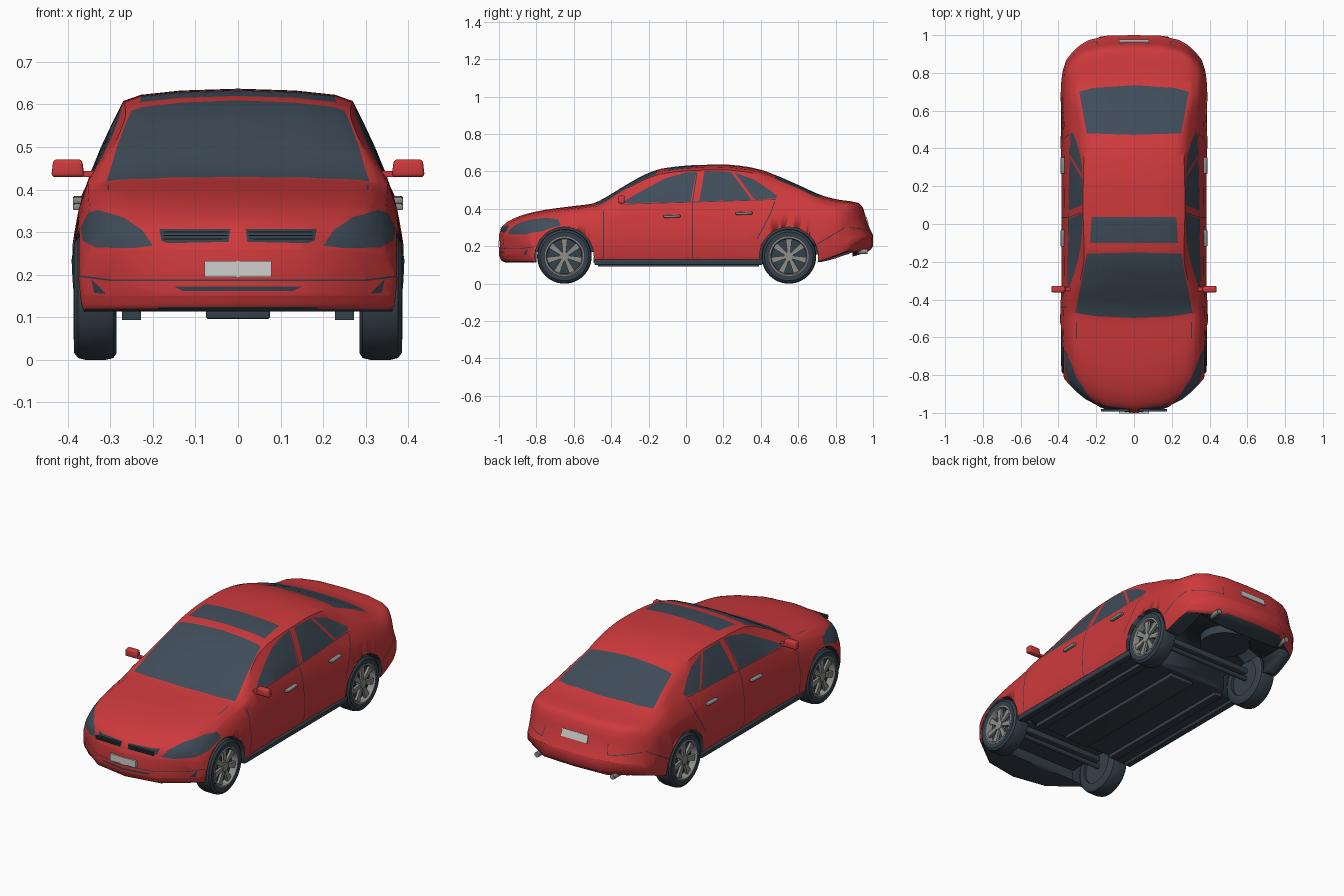
import bpy, bmesh, math
from mathutils import Vector, Matrix

if "Cube" in bpy.data.objects:
    bpy.data.objects.remove(bpy.data.objects["Cube"])

COLOURS = {"red_paint": (0.62, 0.042, 0.045), "dark_glass": (0.05, 0.073, 0.1),
           "black_rubber": (0.036, 0.052, 0.068), "grey_metal": (0.27, 0.27, 0.26),
           "pale_plate": (0.62, 0.62, 0.61)}
MATS = []
for n, c in COLOURS.items():
    m = bpy.data.materials.new(n)
    m.diffuse_color = (*c, 1)
    m.use_nodes = True
    m.node_tree.nodes["Principled BSDF"].inputs["Base Color"].default_value = m.diffuse_color
    MATS.append(m)
RED, GLASS, BLACK, METAL, PALE = range(5)


def make(name, bm, mat=None, angle=35):
    bmesh.ops.recalc_face_normals(bm, faces=bm.faces[:])
    if mat is not None:
        for f in bm.faces:
            f.material_index = mat
    me = bpy.data.meshes.new(name)
    bm.to_mesh(me)
    bm.free()
    for m in MATS:
        me.materials.append(m)
    me.shade_smooth()
    me.set_sharp_from_angle(angle=math.radians(angle))
    ob = bpy.data.objects.new(name, me)
    bpy.context.collection.objects.link(ob)
    return ob


def box(name, loc, size, mat, rot=0, bevel=0.0, taper=None):
    bm = bmesh.new()
    bmesh.ops.create_cube(bm, size=1)
    for v in bm.verts:
        if taper and v.co.z > 0:
            v.co.x *= taper
    bmesh.ops.transform(bm, verts=bm.verts[:], matrix=Matrix.Translation(loc)
                        @ Matrix.Rotation(rot, 4, 'X') @ Matrix.Diagonal((*size, 1)))
    if bevel:
        bmesh.ops.bevel(bm, geom=bm.edges[:], offset=bevel, segments=3, affect='EDGES', profile=0.5)
    return make(name, bm, mat)


def cyl(name, loc, r, depth, mat, axis='X', segs=40):
    bm = bmesh.new()
    rot = {'X': Matrix.Rotation(math.pi / 2, 4, 'Y'), 'Y': Matrix.Rotation(math.pi / 2, 4, 'X'), 'Z': Matrix()}[axis]
    bmesh.ops.create_cone(bm, cap_ends=True, segments=segs, radius1=r, radius2=r, depth=depth,
                          matrix=Matrix.Translation(loc) @ rot)
    return make(name, bm, mat)


def curve(keys, s):
    """Smooth monotone interpolation through (s, value) keys."""
    def slope(i):
        return (keys[i + 1][1] - keys[i][1]) / (keys[i + 1][0] - keys[i][0])

    def tangent(i):
        if i in (0, len(keys) - 1):
            return slope(min(i, len(keys) - 2))
        a, b = slope(i - 1), slope(i)
        return 0 if a * b <= 0 else 2 * a * b / (a + b)
    i = max(k for k in range(len(keys) - 1) if keys[k][0] <= s + 1e-9)
    h = keys[i + 1][0] - keys[i][0]
    t = (s - keys[i][0]) / h
    return ((2*t**3 - 3*t**2 + 1) * keys[i][1] + (t**3 - 2*t**2 + t) * h * tangent(i)
            + (3*t**2 - 2*t**3) * keys[i + 1][1] + (t**3 - t**2) * h * tangent(i + 1))


# Body profiles along the length: top line, roof edge, belt, waist, underside
TOP = [(-1, .26), (-.985, .302), (-.95, .333), (-.87, .368), (-.75, .395), (-.6, .415), (-.5, .428), (-.47, .44),
       (-.3, .54), (-.2, .592), (-.12, .617), (.05, .634), (.2, .637), (.3, .629), (.4, .609), (.48, .58),
       (.6, .528), (.73, .471), (.8, .452), (.92, .432), (.945, .408), (.965, .342), (.985, .29), (1, .26)]
DROP = [(-1, .008), (-.5, .012), (-.4, .02), (-.1, .028), (.4, .029), (.6, .022), (.75, .015), (1, .01)]
ROOF = [(-1, .3), (-.5, .322), (-.16, .264), (.1, .27), (.45, .264), (.72, .302), (.9, .3), (1, .28)]
BELT_Z = [(-1, .245), (-.985, .27), (-.95, .298), (-.87, .333), (-.75, .36), (-.5, .397), (-.42, .418), (-.3, .428),
          (.45, .452), (.6, .44), (.75, .42), (.9, .395), (.945, .365), (.965, .31), (.985, .268), (1, .24)]
BELT_X = [(-1, .345), (-.5, .352), (0, .346), (.5, .337), (.75, .345), (.9, .35), (1, .34)]
WAIST = [(-1, .37), (-.96, .38), (-.9, .388), (-.6, .391), (-.2, .383), (.2, .383), (.55, .391), (.85, .386),
         (.95, .378), (1, .36)]
UNDER = [(-1, .15), (-.985, .122), (-.96, .113), (.7, .113), (.95, .162), (.985, .18), (1, .2)]


def section(s):
    T, d, R, B, X, W, Z = (curve(k, s) for k in (TOP, DROP, ROOF, BELT_Z, BELT_X, WAIST, UNDER))
    H, e = B - Z, T - d
    pts = [(0, T), (.5*R, T - .15*d), (.85*R, T - .5*d), (R, e), (R + .36*(X - R), e + .33*(B - e)),
           (R + .7*(X - R), e + .66*(B - e)), (X, B), (X + .6*(W - X), B - .2*H), (W, Z + .45*H),
           (W - .002, Z + .27*H), (W - .006, Z + .1*H), (W - .016, Z), (.5*W, Z), (0, Z)]
    out = []
    for x, z in pts:  # nose and tail bow backwards towards the corners
        y = s + .17*(x/.36)**2.5 * max(0, (-.35 - s)/.65) - .15*(x/.37)**4 * max(0, (s - .6)/.4)
        out.append((x, y, z))
    return out


bm = bmesh.new()
N, rings = 96, []
for i in range(N + 1):
    half = section(math.sin(math.pi * (i/N - .5)))
    ring = [bm.verts.new(p) for p in half]
    rings.append(ring + [bm.verts.new((-x, y, z)) for x, y, z in half[-2:0:-1]])
K = len(rings[0])
for a, b in zip(rings, rings[1:]):
    for j in range(K):
        bm.faces.new((a[j], a[(j + 1) % K], b[(j + 1) % K], b[j]))
for r in (rings[0], rings[-1]):
    for i in range(6):
        bm.faces.new((r[i], r[i + 1], r[12 - i], r[13 - i]))
        bm.faces.new((r[-i % K], r[-i - 1], r[14 + i], r[13 + i]))
bmesh.ops.recalc_face_normals(bm, faces=bm.faces[:])
for f in bm.faces:
    if f.normal.z < -.8 and f.calc_center_median().z < .19:
        f.material_index = BLACK


def paint(poly, ax, test, mat):
    """Cut a convex outline, projected along one axis, into the skin and colour it."""
    u, w = ax
    lo = [min(p[k] for p in poly) for k in (0, 1)]
    hi = [max(p[k] for p in poly) for k in (0, 1)]
    near = []
    for f in bm.faces:
        us, ws = [v.co[u] for v in f.verts], [v.co[w] for v in f.verts]
        if max(us) > lo[0] and min(us) < hi[0] and max(ws) > lo[1] and min(ws) < hi[1] \
                and test(f.calc_center_median(), f.normal):
            near.append(f)
    geom = list({e for f in near for e in (*f.verts, *f.edges)}) + near
    edges = list(zip(poly, poly[1:] + poly[:1]))
    for a, b in edges:
        co, no = Vector(), Vector()
        co[u], co[w], no[u], no[w] = a[0], a[1], a[1] - b[1], b[0] - a[0]
        geom = bmesh.ops.bisect_plane(bm, geom=geom, dist=1e-5, plane_co=co, plane_no=no.normalized())["geom"]
    for f in geom:
        if isinstance(f, bmesh.types.BMFace):
            c = f.calc_center_median()
            sides = [(b[0] - a[0])*(c[w] - a[1]) - (b[1] - a[1])*(c[u] - a[0]) for a, b in edges]
            if min(sides) >= 0 or max(sides) <= 0:
                f.material_index = mat
    bm.normal_update()


def seam(pts, ax, test, width=.005):
    for a, b in zip(pts, pts[1:]):
        a, b = Vector(a), Vector(b)
        n = (b - a).normalized().orthogonal() * width / 2
        paint([tuple(a + n), tuple(b + n), tuple(b - n), tuple(a - n)], ax, test, BLACK)


def side(c, n): return abs(n.x) > .3
def up(c, n): return n.z > .2 and c.z > .4
def front(c, n): return c.y < -.68 and n.y < .05
def rear(c, n): return c.y > .8 and n.y > .1


# Side windows
paint([(-.35, .43), (-.25, .488), (-.11, .564), (0, .594), (.055, .6), (.025, .438)], (1, 2), side, GLASS)
paint([(.07, .44), (.1, .602), (.24, .597), (.35, .449)], (1, 2), side, GLASS)
paint([(.26, .594), (.36, .558), (.44, .506), (.488, .468), (.48, .457), (.367, .45)], (1, 2), side, GLASS)
# Windscreen, sunroof, rear window
paint([(-.25, -.157), (0, -.15), (.25, -.157), (.31, -.47), (.2, -.488), (0, -.497), (-.2, -.488), (-.31, -.47)],
      (0, 1), up, GLASS)
paint([(-.225, .038), (.225, .038), (.232, -.1), (-.232, -.1)], (0, 1), up, GLASS)
paint([(-.25, .48), (0, .472), (.25, .48), (.29, .7), (.22, .72), (0, .735), (-.22, .72), (-.29, .7)],
      (0, 1), up, GLASS)
# Headlights, grilles, bumper slots
lamp = [(.2, .268), (.225, .305), (.27, .335), (.33, .352), (.352, .345), (.37, .312), (.365, .28),
        (.335, .264), (.25, .262)]
for k in (1, -1):
    paint([(k*x, z) for x, z in lamp], (0, 2), front, GLASS)
    paint([(k*x, z) for x, z in [(.022, .277), (.018, .307), (.185, .307), (.18, .28), (.165, .274)]],
          (0, 2), front, BLACK)
    seam([(k*.37, .196), (k*.3, .187), (0, .187)], (0, 2), front, .004)
    paint([(k*x, z) for x, z in [(.31, .155), (.345, .19), (.338, .157)]], (0, 2), front, BLACK)
    # Tail lamp outlines
    seam([(k*.19, .34), (k*.2, .285), (k*.34, .3)], (0, 2), rear, .004)
    # Bonnet shut line
    seam([(k*.305, -.52), (k*.305, -.7)], (0, 1), up, .004)
paint([(-.15, .172), (.15, .172), (.13, .162), (-.13, .162)], (0, 2), front, BLACK)
# Door and bumper shut lines
seam([(-.44, .39), (-.44, .14)], (1, 2), side)
seam([(.06, .6), (.035, .44), (.035, .14)], (1, 2), side)
seam([(.475, .44), (.45, .37), (.38, .24)], (1, 2), side)
seam([(.7, .21), (.8, .27), (.85, .3)], (1, 2), side)
seam([(-.35, .424), (.48, .45)], (1, 2), side, .004)

body = make("body_shell", bm, None, 38)

# Wheel arches and underbody recesses, cut out of the shell
AXLES = (-.65, .55)
cutters = [cyl("arch_cutter", (k*.355, y, .145), .157, .2, BLACK, segs=56) for k in (1, -1) for y in AXLES]
cutters += [box("front_bay_cutter", (0, -.64, .08), (.6, .32, .18), BLACK),
            box("rear_bay_cutter", (0, .66, .1), (.58, .46, .2), BLACK)]
for c in cutters:
    mod = body.modifiers.new("cut", 'BOOLEAN')
    mod.operation, mod.solver, mod.object = 'DIFFERENCE', 'EXACT', c
    c.hide_render = True
bpy.context.view_layer.update()
body.data = bpy.data.meshes.new_from_object(body.evaluated_get(bpy.context.evaluated_depsgraph_get()))
body.modifiers.clear()
for c in cutters:
    bpy.data.objects.remove(c)


def lathe(name, profile, centre, k, mat, segs=48):
    """Closed (radius, x) profile turned around the axle."""
    bm = bmesh.new()
    rows = [[bm.verts.new((k*x, centre[0] + r*math.cos(a), centre[1] + r*math.sin(a))) for r, x in profile]
            for a in (2*math.pi*i/segs for i in range(segs))]
    n = len(profile)
    for i in range(segs):
        a, b = rows[i], rows[(i + 1) % segs]
        for j in range(n):
            bm.faces.new((a[j], a[(j + 1) % n], b[(j + 1) % n], b[j]))
    return make(name, bm, mat)


TYRE = [(.098, .285), (.13, .285), (.142, .293), (.146, .31), (.146, .36), (.142, .376), (.13, .385),
        (.104, .383), (.098, .375)]
RIM = [(.093, .33), (.1, .33), (.105, .384), (.098, .386), (.093, .378)]
for k, sn in ((1, "right"), (-1, "left")):
    for y, an in zip(AXLES, ("front", "rear")):
        tag = f"{an}_{sn}"
        lathe("tyre_" + tag, TYRE, (y, .146), k, BLACK)
        lathe("rim_" + tag, RIM, (y, .146), k, METAL)
        cyl("brake_disc_" + tag, (k*.325, y, .146), .098, .05, BLACK)
        cyl("hub_" + tag, (k*.365, y, .146), .024, .03, METAL, segs=24)
        # Seven tapering spokes in one mesh
        bm = bmesh.new()
        for i in range(7):
            vs = bmesh.ops.create_cube(bm, size=1)["verts"]
            for v in vs:
                v.co = (v.co.x*.014, v.co.y*(.034 if v.co.z > 0 else .016), .056 + v.co.z*.082)
            bmesh.ops.transform(bm, verts=vs, matrix=Matrix.Translation((k*.369, y, .146))
                                @ Matrix.Rotation(2*math.pi*i/7, 4, 'X'))
        make("spokes_" + tag, bm, METAL)
    # Door handles, mirrors, sills, exhausts, floor rails
    box("front_door_handle_" + sn, (k*.377, -.075, .36), (.022, .09, .014), METAL, .04, .004)
    box("rear_door_handle_" + sn, (k*.377, .31, .376), (.022, .09, .014), METAL, .04, .004)
    box("mirror_" + sn, (k*.4, -.345, .45), (.078, .034, .042), RED, 0, .009, .87)
    box("mirror_stalk_" + sn, (k*.355, -.345, .437), (.05, .022, .014), RED)
    box("sill_" + sn, (k*.364, -.04, .115), (.04, .9, .03), BLACK, 0, .006)
    cyl("exhaust_" + sn, (k*.23, .935, .172), .014, .07, METAL, 'Y', 20)
    box("floor_rail_" + sn, (k*.25, -.04, .105), (.045, .86, .024), BLACK)
    for z in (.284, .292, .3):
        box("grille_bar_" + sn, (k*.1, -.986, z), (.15, .012, .003), BLACK)

# Underbody parts
box("floor_tunnel", (0, -.04, .107), (.15, .86, .022), BLACK, 0, .005)
cyl("spare_wheel_well", (0, .74, .185), .13, .06, BLACK, 'Z')
for y, an in zip(AXLES, ("front", "rear")):
    cyl(an + "_axle", (0, y, .146), .014, .6, BLACK, segs=16)
    box(an + "_subframe", (0, y + .06, .14), (.5, .04, .03), BLACK, 0, .005)

# Number plates
box("front_plate", (0, -.998, .213), (.158, .01, .038), PALE)
box("rear_plate", (0, .967, .338), (.158, .008, .04), PALE, math.radians(18))
